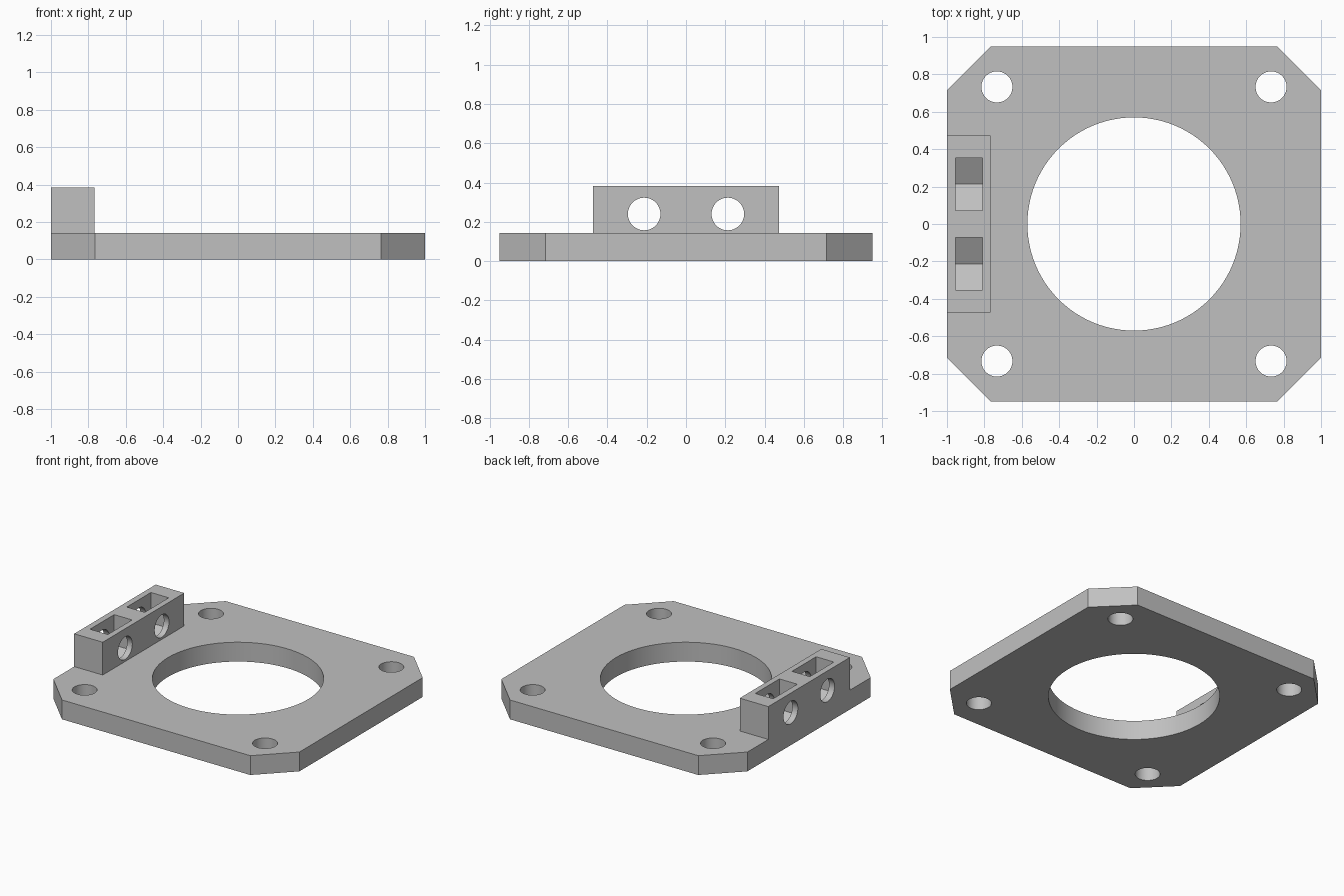
import bpy, bmesh, math
from mathutils import Matrix

if "Cube" in bpy.data.objects:
    bpy.data.objects.remove(bpy.data.objects["Cube"])

PLATE_H, BLOCK_H = 0.142, 0.383
BORE_Z, BORE_Y, BORE_R = 0.24, 0.213, 0.083

grey = bpy.data.materials.new("mid_grey")
grey.diffuse_color = (0.53, 0.53, 0.53, 1)
grey.use_nodes = True
grey.node_tree.nodes["Principled BSDF"].inputs["Base Color"].default_value = grey.diffuse_color


def prism(name, outline, depth, matrix=Matrix()):
    """Extrude an XY outline along local z, then place it."""
    bm = bmesh.new()
    face = bm.faces.new([bm.verts.new((x, y, 0)) for x, y in outline])
    ext = bmesh.ops.extrude_face_region(bm, geom=[face])
    verts = [g for g in ext["geom"] if isinstance(g, bmesh.types.BMVert)]
    bmesh.ops.translate(bm, verts=verts, vec=(0, 0, depth))
    bmesh.ops.transform(bm, matrix=matrix, verts=bm.verts)
    bmesh.ops.recalc_face_normals(bm, faces=bm.faces)
    mesh = bpy.data.meshes.new(name)
    bm.to_mesh(mesh)
    bm.free()
    mesh.materials.append(grey)
    obj = bpy.data.objects.new(name, mesh)
    bpy.context.collection.objects.link(obj)
    return obj


def circle(r, n):
    return [(r * math.cos(2 * math.pi * i / n), r * math.sin(2 * math.pi * i / n))
            for i in range(n)]


def combine(target, tool, operation):
    """Apply a boolean and remove the tool."""
    bpy.context.view_layer.objects.active = target
    mod = target.modifiers.new("bool", 'BOOLEAN')
    mod.operation, mod.solver, mod.object = operation, 'EXACT', tool
    bpy.ops.object.modifier_apply(modifier=mod.name)
    bpy.data.objects.remove(tool)


# chamfered plate
plate = prism("mounting_plate",
              [(-0.765, -0.95), (0.765, -0.95), (1, -0.715), (1, 0.715),
               (0.765, 0.95), (-0.765, 0.95), (-1, 0.715), (-1, -0.715)], PLATE_H)

# raised clamp block on the left edge
block = prism("clamp_block", [(-1, -0.473), (-0.768, -0.473), (-0.768, 0.473), (-1, 0.473)],
              BLOCK_H - 0.05, Matrix.Translation((0, 0, 0.05)))
combine(plate, block, 'UNION')

# central opening and corner screw holes
combine(plate, prism("centre_cutter", circle(0.57, 96), 1, Matrix.Translation((0, 0, -0.5))),
        'DIFFERENCE')
for sx in (-1, 1):
    for sy in (-1, 1):
        combine(plate, prism("screw_cutter", circle(0.083, 48), 1,
                             Matrix.Translation((0.733 * sx, 0.733 * sy, -0.5))), 'DIFFERENCE')

# local (x, y, z) -> world (y, z, x), for cutters running along x
along_x = Matrix(((0, 0, 1, 0), (1, 0, 0, 0), (0, 1, 0, 0), (0, 0, 0, 1)))

# sideways bores and nut pockets with a hexagonal point at the bottom
half = 0.14
corner = half / math.cos(math.radians(30))
pocket = [(0, -corner), (half, -corner / 2), (half, 0.3), (-half, 0.3), (-half, -corner / 2)]
for sy in (-1, 1):
    y = BORE_Y * sy
    combine(plate, prism("pocket_cutter", pocket, 0.145,
                         Matrix.Translation((-0.955, y, BORE_Z)) @ along_x), 'DIFFERENCE')
    combine(plate, prism("bore_cutter", circle(BORE_R, 48), 0.5,
                         Matrix.Translation((-1.2, y, BORE_Z)) @ along_x), 'DIFFERENCE')

# smooth round walls, crisp edges
bpy.ops.object.select_all(action='DESELECT')
plate.select_set(True)
bpy.context.view_layer.objects.active = plate
bpy.ops.object.shade_smooth_by_angle(angle=math.radians(25))
